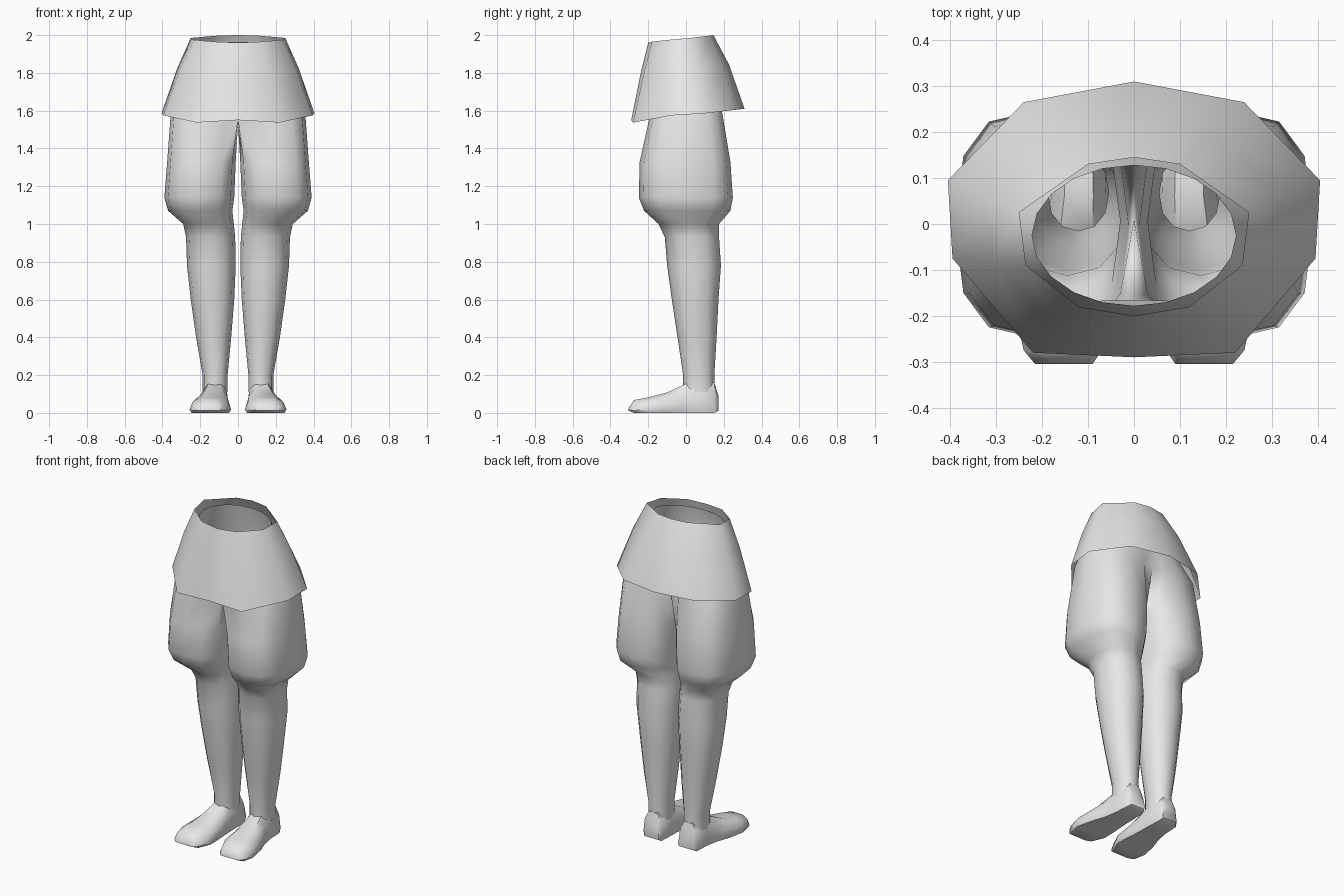
import bpy, bmesh, math
from mathutils import Vector

cube = bpy.data.objects.get("Cube")
if cube:
    bpy.data.objects.remove(cube, do_unlink=True)

grey = bpy.data.materials.new("light_grey")
grey.use_nodes = True
grey.diffuse_color = (0.8, 0.8, 0.8, 1)
grey.node_tree.nodes["Principled BSDF"].inputs["Base Color"].default_value = (0.8, 0.8, 0.8, 1)


def bridge(bm, a, b, closed=True):
    """Join two rows of vertices with quads."""
    n = len(a)
    for i in range(n if closed else n - 1):
        j = (i + 1) % n
        bm.faces.new((a[i], a[j], b[j], b[i]))


def add_row(bm, points):
    return [bm.verts.new(p) for p in points]


def finish(bm, name, angle):
    """Turn a half model into a mirrored, smooth shaded object."""
    bmesh.ops.recalc_face_normals(bm, faces=bm.faces)
    mesh = bpy.data.meshes.new(name)
    bm.to_mesh(mesh)
    bm.free()
    mesh.materials.append(grey)
    obj = bpy.data.objects.new(name, mesh)
    bpy.context.collection.objects.link(obj)
    mod = obj.modifiers.new("Mirror", 'MIRROR')
    mod.use_clip = True
    bpy.ops.object.select_all(action='DESELECT')
    obj.select_set(True)
    bpy.context.view_layer.objects.active = obj
    bpy.ops.object.shade_smooth_by_angle(angle=math.radians(angle))
    return obj


def squircle(angle, power):
    c, s = math.cos(angle), math.sin(angle)
    return (math.copysign(abs(c) ** (2 / power), c),
            math.copysign(abs(s) ** (2 / power), s))


# Skirt: half outlines of waist and hem, running from back to front
waist = [Vector(p) for p in ((0, .145, 2.0), (.10, .13, 1.998), (.25, .025, 1.985),
                             (.235, -.09, 1.975), (.12, -.18, 1.965), (0, -.20, 1.96))]
hem = [Vector(p) for p in ((0, .31, 1.61), (.24, .265, 1.605), (.405, .095, 1.585),
                           (.395, -.075, 1.575), (.22, -.28, 1.537), (0, -.29, 1.55))]
middle = []
for w, h in zip(waist, hem):
    p = w.lerp(h, .4)
    bulge = 1.08 if p.y > 0 else 1.02
    middle.append(Vector((p.x * 1.03, p.y * bulge, p.z)))
bm = bmesh.new()
rows = [add_row(bm, r) for r in (waist, middle, hem)]
for a, b in zip(rows, rows[1:]):
    bridge(bm, a, b, False)
finish(bm, "skirt", 60)

# Trousers and shins: z, inner x, outer x, front y, back y, squareness
levels = [
    (1.60, .000, .355, -.185, .190, 2.8),
    (1.33, .012, .375, -.245, .235, 2.8),
    (1.14, .020, .390, -.250, .248, 2.7),
    (1.07, .030, .370, -.222, .235, 2.6),
    (1.00, .022, .290, -.145, .175, 2.3),
    (0.93, .015, .275, -.112, .175, 2.2),
    (0.78, .012, .270, -.100, .185, 2.2),
    (0.60, .020, .250, -.075, .172, 2.2),
    (0.40, .036, .222, -.045, .162, 2.2),
    (0.20, .055, .187, -.015, .150, 2.2),
    (0.11, .055, .187, -.015, .150, 2.2),
]
SIDES = 12
bm = bmesh.new()
rings = []
for z, x0, x1, y0, y1, power in levels:
    ring = []
    for i in range(SIDES):
        u, v = squircle(2 * math.pi * i / SIDES, power)
        ring.append(((x0 + x1) / 2 + u * (x1 - x0) / 2,
                     (y0 + y1) / 2 + v * (y1 - y0) / 2, z))
    rings.append(add_row(bm, ring))

# Crotch: the inner points of the top ring meet on the centre line
for index, y, z in ((5, .16, 1.60), (6, .01, 1.53), (7, -.165, 1.555)):
    rings[0][index].co = (0, y, z)
for a, b in zip(rings, rings[1:]):
    bridge(bm, a, b)

# Hips: the outer points continue up inside the skirt to the waist
chain = [rings[0][i % SIDES] for i in range(7, 18)]
for rx, ry, z in ((.30, .19, 1.77), (.222, .153, 1.95)):
    upper = []
    for j in range(11):
        a = math.radians(-90 + 18 * j)
        x, y = rx * math.cos(a), -.025 + ry * math.sin(a)
        upper.append((0 if j in (0, 10) else x, y, z + .1 * y))
    upper = add_row(bm, upper)
    bridge(bm, chain, upper, False)
    chain = upper
finish(bm, "trousers_and_legs", 75)

# Feet: cross-sections from heel to toe, as y, inner x, outer x, top z
stations = [
    (.172, .065, .165, .09),
    (.150, .055, .185, .16),
    (.060, .050, .190, .185),
    (-.020, .048, .205, .145),
    (-.100, .040, .235, .108),
    (-.200, .036, .257, .082),
    (-.275, .070, .240, .068),
    (-.305, .090, .215, .025),
]
bm = bmesh.new()
rings = []
for y, x0, x1, top in stations:
    cx, w = (x0 + x1) / 2, (x1 - x0) / 2
    sole = .012 if y < -.29 or y > .16 else 0
    outline = ((-.9, sole), (.9, sole), (1, sole + .2 * (top - sole)),
               (.85, .7 * top), (.45, top), (-.45, top), (-.85, .7 * top),
               (-1, sole + .2 * (top - sole)))
    rings.append(add_row(bm, [(cx + u * w, y, z) for u, z in outline]))
for a, b in zip(rings, rings[1:]):
    bridge(bm, a, b)
bm.faces.new(rings[0])
bm.faces.new(rings[-1])
finish(bm, "feet", 50)
